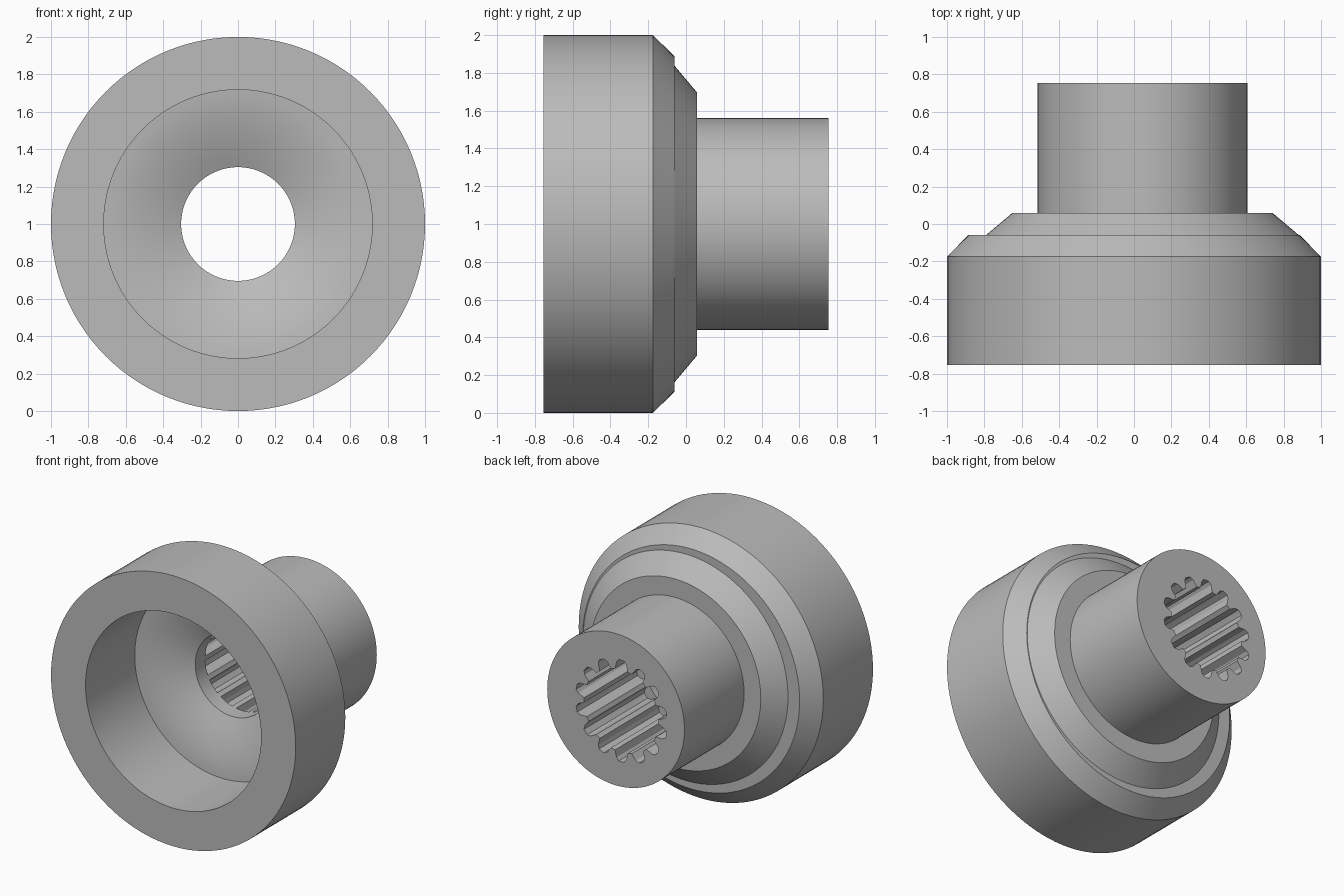
import bpy
import bmesh
from math import sin, cos, pi, radians

cube = bpy.data.objects.get("Cube")
if cube:
    bpy.data.objects.remove(cube, do_unlink=True)

GROOVES = 14
STEPS = 8                      # points per groove
SEGS = GROOVES * STEPS
OFFSET = 0.045                 # the shaft sits off the housing axis
BORE = 0.305
CAVITY = 0.718

# Radii across one spline groove, starting at its centre
groove = [0.375, 0.375, 0.355, BORE, BORE, BORE, 0.355, 0.375]


def ring(bm, y, radius, x=0.0):
    """Ring of vertices about the y axis; radius is a number or a groove pattern."""
    verts = []
    for i in range(SEGS):
        a = 2 * pi * i / SEGS
        r = radius[i % STEPS] if isinstance(radius, list) else radius
        verts.append(bm.verts.new((x + r * sin(a), y, 1 + r * cos(a))))
    return verts


bm = bmesh.new()
rings = [
    # Housing outside with chamfer
    ring(bm, -0.755, CAVITY),
    ring(bm, -0.755, 1.0),
    ring(bm, -0.175, 1.0),
    ring(bm, -0.06, 0.887),
    # Offset collar
    ring(bm, -0.06, 0.837, OFFSET),
    ring(bm, 0.058, 0.697, OFFSET),
    # Offset shaft
    ring(bm, 0.058, 0.561, OFFSET),
    ring(bm, 0.755, 0.561, OFFSET),
    # Splined bore, then the plain bore
    ring(bm, 0.755, groove),
    ring(bm, 0.05, groove),
    ring(bm, 0.05, BORE - 0.001),
    ring(bm, -0.065, BORE - 0.001),
]

# Flared cavity floor, flattening towards the cavity wall
for k in range(1, 9):
    t = k / 8
    rings.append(ring(bm, -0.18 + 0.115 * (1 - t) ** 1.6, BORE + (CAVITY - BORE) * t))

# Skin the rings into one closed surface
for a, b in zip(rings, rings[1:] + rings[:1]):
    for i in range(SEGS):
        j = (i + 1) % SEGS
        bm.faces.new((a[i], a[j], b[j], b[i]))
bmesh.ops.recalc_face_normals(bm, faces=bm.faces)

mesh = bpy.data.meshes.new("splined_coupling")
bm.to_mesh(mesh)
bm.free()
coupling = bpy.data.objects.new("splined_coupling", mesh)
bpy.context.collection.objects.link(coupling)

# Plain grey metal
grey = bpy.data.materials.new("grey_metal")
grey.use_nodes = True
colour = (0.5, 0.5, 0.5, 1)
grey.diffuse_color = colour
grey.node_tree.nodes["Principled BSDF"].inputs["Base Color"].default_value = colour
mesh.materials.append(grey)

bpy.ops.object.select_all(action='DESELECT')
coupling.select_set(True)
bpy.context.view_layer.objects.active = coupling
bpy.ops.object.shade_smooth_by_angle(angle=radians(25))
